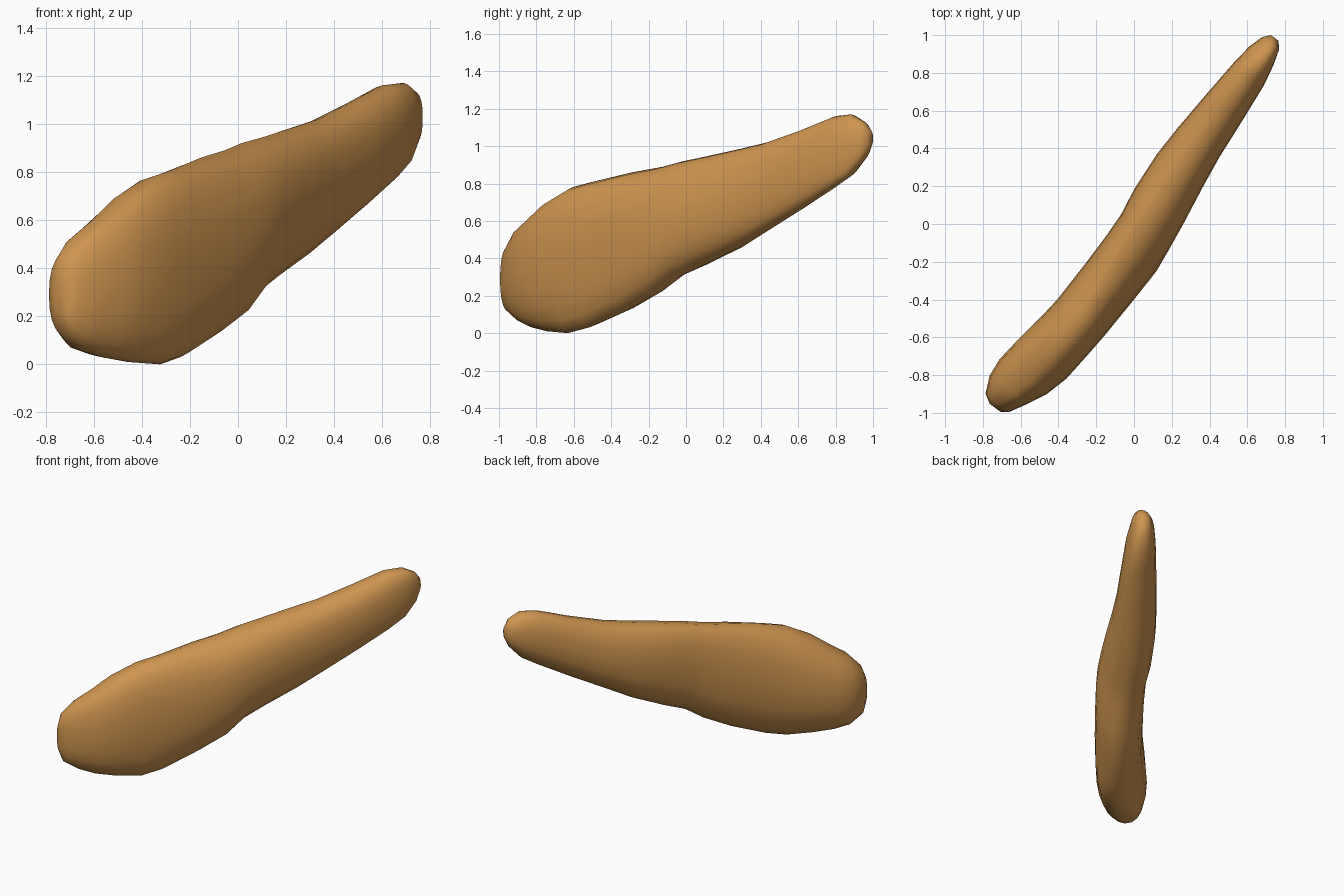
import bpy, bmesh, math

cube = bpy.data.objects.get("Cube")
if cube:
    bpy.data.objects.remove(cube)

# Horizontal frame of the body: along its length, and across its thickness
ALONG = (0.6, 0.8)
ACROSS = (0.8, -0.6)
SIDES = 20

# Each section: distance along, back edge, front edge, bottom, top, crest offset, keel offset
sections = [
    (-1.22, -.04, .03, .20, .38, 0, 0),
    (-1.19, -.09, .07, .12, .46, 0, 0),
    (-1.1, -.13, .12, .06, .55, .04, 0),
    (-1, -.14, .17, .03, .61, .06, .04),
    (-.87, -.125, .205, .01, .7, .07, .08),
    (-.7, -.1, .22, 0, .78, .08, .12),
    (-.56, -.085, .23, .03, .81, .08, .12),
    (-.32, -.08, .24, .12, .86, .05, .1),
    (-.13, -.08, .245, .21, .89, .03, .1),
    (0, -.085, .23, .3, .92, .02, .07),
    (.15, -.11, .21, .36, .945, .02, .05),
    (.37, -.125, .175, .45, .985, .01, .05),
    (.55, -.12, .15, .54, 1.02, .01, .06),
    (.79, -.105, .13, .66, 1.09, 0, .06),
    (1, -.09, .11, .77, 1.16, 0, .06),
    (1.12, -.075, .085, .84, 1.17, .02, .05),
    (1.2, -.05, .06, .93, 1.13, .02, .03),
    (1.235, -.02, .03, 1, 1.08, 0, 0),
]


def soften(value, power):
    """Signed power that turns a circle into a slightly squarer oval."""
    return math.copysign(abs(value) ** power, value)


def section_ring(bm, section):
    """Lopsided oval standing across the length of the body."""
    s, back, front, low, high, crest, keel = section
    middle = (low + high) / 2
    ring = []
    for i in range(SIDES):
        angle = 2 * math.pi * i / SIDES
        c, d = math.cos(angle), math.sin(angle)
        centre = crest if d > 0 else keel
        edge = front if c > 0 else back
        t = centre + (edge - centre) * abs(c) ** 0.88
        z = middle + (high - low) / 2 * soften(d, 0.88)
        ring.append(bm.verts.new((ALONG[0] * s + ACROSS[0] * t,
                                  ALONG[1] * s + ACROSS[1] * t, z)))
    return ring


# Loft the body through all sections and close both ends
bm = bmesh.new()
rings = [section_ring(bm, section) for section in sections]
for a, b in zip(rings, rings[1:]):
    for i in range(SIDES):
        j = (i + 1) % SIDES
        bm.faces.new((a[i], a[j], b[j], b[i]))
for end in (rings[0], rings[-1]):
    cap = bm.faces.new(end)
    bmesh.ops.poke(bm, faces=[cap])
bmesh.ops.recalc_face_normals(bm, faces=bm.faces)
mesh = bpy.data.meshes.new("body")
bm.to_mesh(mesh)
bm.free()
for face in mesh.polygons:
    face.use_smooth = True

# Single warm tan colour
colour = (0.62, 0.30, 0.08, 1)
tan = bpy.data.materials.new("warm_tan")
tan.use_nodes = True
tan.diffuse_color = colour
shader = tan.node_tree.nodes["Principled BSDF"]
shader.inputs["Base Color"].default_value = colour
mesh.materials.append(tan)

body = bpy.data.objects.new("body", mesh)
bpy.context.collection.objects.link(body)
